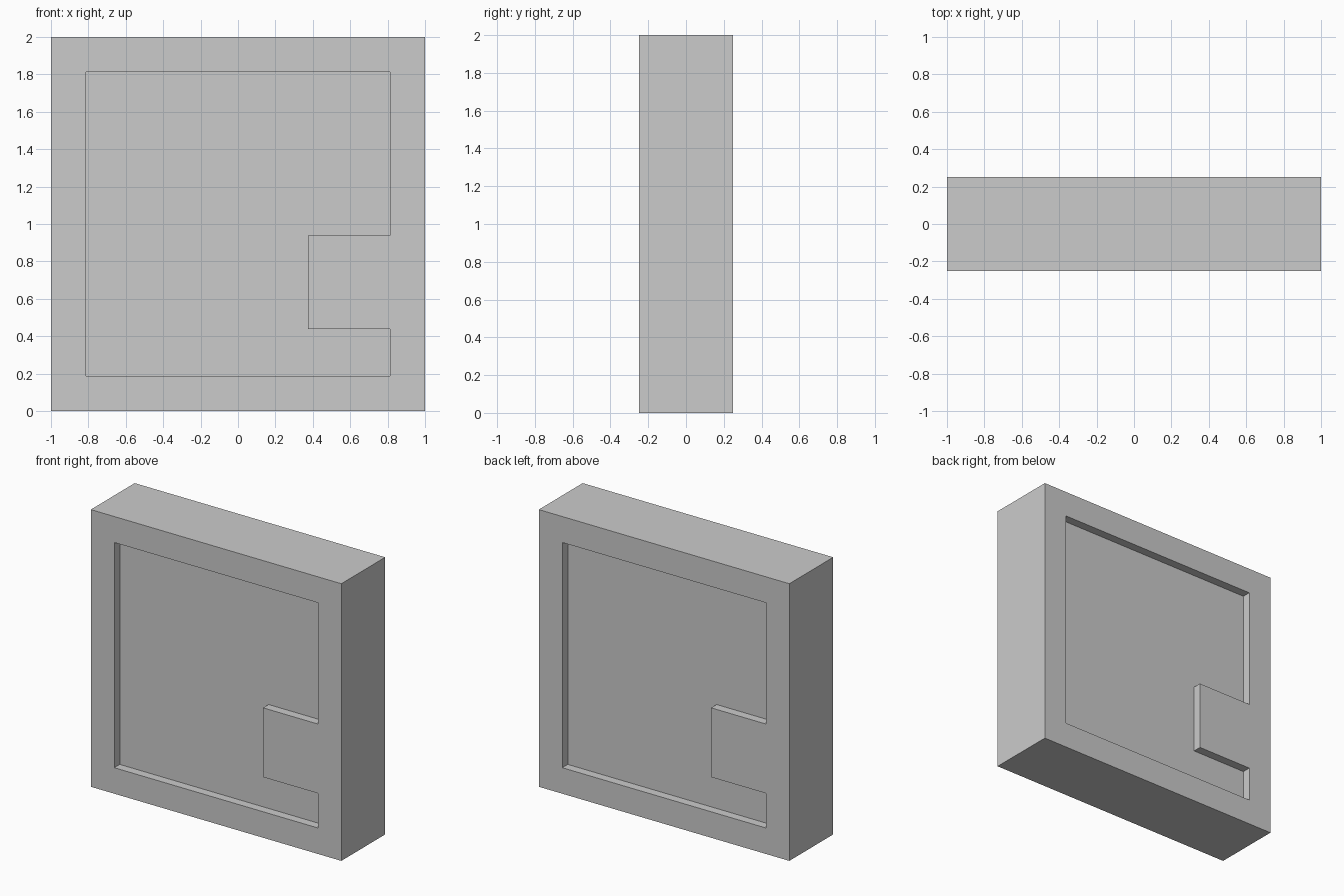
import bpy, bmesh
from math import pi
from mathutils import Matrix

if "Cube" in bpy.data.objects:
    bpy.data.objects.remove(bpy.data.objects["Cube"])

HALF_DEPTH = 0.25
RECESS = 0.0625
# Recess outline (x, z): square with a raised handle block on the right
OUTLINE = [(-0.8125, 0.1875), (0.8125, 0.1875), (0.8125, 0.4375),
           (0.375, 0.4375), (0.375, 0.9375), (0.8125, 0.9375),
           (0.8125, 1.8125), (-0.8125, 1.8125)]


def prism(name, outline, y0, y1, turn=0.0):
    """Extrude an x-z outline from y0 to y1, then turn it about z."""
    bm = bmesh.new()
    face = bm.faces.new([bm.verts.new((x, y0, z)) for x, z in outline])
    ext = bmesh.ops.extrude_face_region(bm, geom=[face], use_keep_orig=True)
    moved = [v for v in ext["geom"] if isinstance(v, bmesh.types.BMVert)]
    bmesh.ops.translate(bm, verts=moved, vec=(0, y1 - y0, 0))
    bmesh.ops.transform(bm, matrix=Matrix.Rotation(turn, 4, 'Z'), verts=bm.verts)
    bmesh.ops.recalc_face_normals(bm, faces=bm.faces)
    mesh = bpy.data.meshes.new(name)
    bm.to_mesh(mesh)
    bm.free()
    obj = bpy.data.objects.new(name, mesh)
    bpy.context.collection.objects.link(obj)
    return obj


# Solid slab
slab = prism("door_panel", [(-1, 0), (1, 0), (1, 2), (-1, 2)],
             -HALF_DEPTH, HALF_DEPTH)

# Same shallow recess on the front and, turned half round, on the back
for side, turn in (("front", 0.0), ("back", pi)):
    cutter = prism(side + "_recess_cutter", OUTLINE,
                   -HALF_DEPTH - 0.1, -HALF_DEPTH + RECESS, turn)
    cutter.hide_render = True
    cutter.hide_set(True)
    cut = slab.modifiers.new(side + "_recess", 'BOOLEAN')
    cut.operation = 'DIFFERENCE'
    cut.solver = 'EXACT'
    cut.object = cutter
